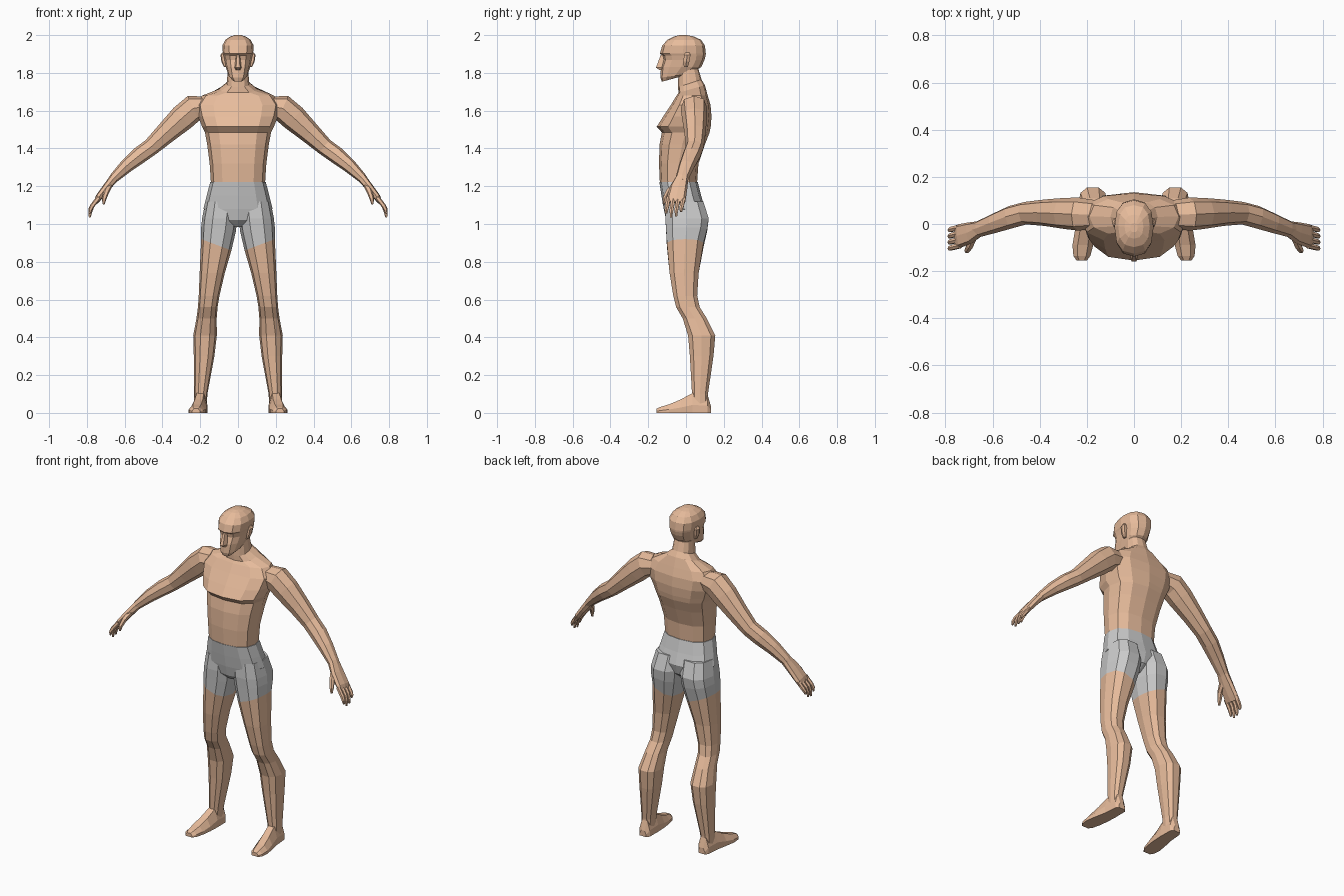
import bpy, bmesh
from math import sin, cos, pi
from mathutils import Vector

skin = bpy.data.materials.new("skin")
skin.diffuse_color = (0.8, 0.5, 0.33, 1)


def loft(name, rings, mat=None, mirror=False):
    """Skin a list of point rings into a closed flat-shaded mesh."""
    bm = bmesh.new()
    vs = [[bm.verts.new(p) for p in r] for r in rings]
    n = len(vs[0])
    for a, b in zip(vs, vs[1:]):
        for i in range(n):
            j = (i + 1) % n
            bm.faces.new((a[i], a[j], b[j], b[i]))
    bm.faces.new(vs[0])
    bm.faces.new(vs[-1])
    bmesh.ops.recalc_face_normals(bm, faces=bm.faces)
    me = bpy.data.meshes.new(name)
    bm.to_mesh(me)
    bm.free()
    ob = bpy.data.objects.new(name, me)
    bpy.context.collection.objects.link(ob)
    if mat:
        me.materials.append(mat)
    if mirror:
        ob.modifiers.new("mirror", 'MIRROR')
    return ob


def unit(n, p):
    """Squared-off unit circle with n points."""
    def f(c):
        return (1 if c > 0 else -1) * abs(c) ** p if abs(c) > 1e-6 else 0
    return [(f(cos(2 * pi * i / n)), f(sin(2 * pi * i / n))) for i in range(n)]


def stack(rows, n=12, p=0.8):
    """Rows: z, x0, x1, y front, y back, side tilt, back tilt."""
    rings = []
    for z, x0, x1, y0, y1, *t in rows:
        tx, ty = (t + [0, 0])[:2]
        rings.append([((x0 + x1) / 2 + (x1 - x0) / 2 * c,
                       (y0 + y1) / 2 + (y1 - y0) / 2 * s,
                       z + tx * c + ty * s) for c, s in unit(n, p)])
    return rings


def centred(rows, **kw):
    """Rows: z, half width, y front, y back, back tilt."""
    return stack([(r[0], -r[1], r[1], r[2], r[3], 0, r[4] if len(r) > 4 else 0)
                  for r in rows], **kw)


def tube(path, n=8, p=0.85):
    """Path rows: x, y, z, thickness radius, front-back radius."""
    pts = [Vector(r[:3]) for r in path]
    rings = []
    for i, r in enumerate(path):
        t = (pts[min(i + 1, len(pts) - 1)] - pts[max(i - 1, 0)]).normalized()
        v = Vector((0, 1, 0))
        v = (v - t * v.dot(t)).normalized()
        u = v.cross(t)
        rings.append([pts[i] + u * (r[3] * c) + v * (r[4] * s) for c, s in unit(n, p)])
    return rings


# Torso and neck
loft("torso", centred([
    (1.21, .143, -.138, .058), (1.32, .150, -.143, .066), (1.42, .163, -.140, .100),
    (1.485, .175, -.128, .125), (1.515, .190, -.155, .131), (1.57, .212, -.120, .135),
    (1.63, .225, -.080, .130), (1.68, .190, -.050, .115), (1.715, .100, -.040, .100, .02),
    (1.745, .060, -.042, .082, .02), (1.82, .053, -.040, .066)]), skin)

# Head
loft("head", centred([
    (1.765, .030, -.128, -.040, .012), (1.785, .050, -.135, .020, .01),
    (1.83, .064, -.133, .080), (1.868, .071, -.120, .098), (1.892, .077, -.125, .104),
    (1.902, .080, -.138, .105), (1.945, .083, -.126, .100), (1.975, .067, -.098, .080),
    (1.993, .040, -.062, .040), (2.0, .015, -.035, .005)]), skin)

# Nose and ears
loft("nose", centred([
    (1.895, .010, -.136, -.10), (1.828, .018, -.162, -.10), (1.814, .014, -.142, -.10)],
    n=6), skin)
loft("ear", stack([
    (1.83, .058, .074, -.012, .010), (1.86, .062, .088, -.016, .020),
    (1.895, .066, .093, -.012, .026), (1.908, .068, .084, -.004, .018)], n=6), skin, True)

# Shorts
loft("shorts_hips", centred([
    (1.222, .147, -.141, .062), (1.15, .166, -.130, .080), (1.08, .183, -.118, .102),
    (1.02, .120, -.105, .085), (.985, .035, -.070, .040)]))
hem = (.89, .035, .195, -.105, .097, .03)
loft("shorts_leg", stack([
    (1.12, .005, .172, -.110, .095), (1.03, .003, .190, -.114, .125),
    (.97, .012, .195, -.110, .117, .012), hem], n=10), None, True)

# Legs
loft("leg", stack([
    hem, (.74, .070, .203, -.090, .070), (.62, .098, .208, -.070, .062),
    (.56, .108, .212, -.055, .075), (.50, .113, .220, -.020, .113),
    (.41, .112, .237, .008, .158), (.30, .125, .234, .018, .148),
    (.10, .162, .232, .030, .118), (.04, .165, .232, .030, .118)], n=10), skin, True)

# Feet: flat-soled sections running from heel to toes
sole = [(-1, 0), (1, 0), (1, .4), (.5, 1), (-.5, 1), (-1, .4)]
loft("foot", [[(cx + w * a, y, h * b) for a, b in sole] for y, cx, w, h in [
    (.132, .197, .022, .035), (.115, .197, .034, .095), (.035, .200, .038, .105),
    (-.03, .208, .043, .070), (-.09, .217, .044, .045), (-.135, .221, .036, .032),
    (-.155, .222, .022, .022)]], skin, True)

# Arms
loft("arm", tube([
    (.160, .040, 1.625, .050, .060), (.235, .042, 1.613, .072, .070),
    (.295, .045, 1.562, .070, .066), (.380, .048, 1.483, .057, .056),
    (.460, .046, 1.408, .046, .048), (.520, .030, 1.365, .045, .048),
    (.590, .004, 1.308, .037, .042), (.655, -.020, 1.245, .026, .035),
    (.672, -.025, 1.225, .022, .033)]), skin, True)

# Hands
loft("palm", tube([
    (.655, -.020, 1.245, .024, .033), (.695, -.038, 1.195, .021, .046),
    (.738, -.050, 1.140, .018, .050), (.752, -.053, 1.115, .012, .048)], n=8, p=.7),
    skin, True)
for k, (y, tip) in enumerate([(-.092, 1.055), (-.066, 1.035), (-.040, 1.040), (-.014, 1.065)]):
    loft(f"finger_{k + 1}", tube([
        (.738, y, 1.140, .012, .012), (.772, y - .008, 1.095, .012, .012),
        (.782, y - .012, (1.095 + tip) / 2, .010, .010),
        (.785, y - .012, tip, .005, .006)], n=6), skin, True)
loft("thumb", tube([
    (.680, -.050, 1.205, .016, .020), (.697, -.092, 1.170, .015, .016),
    (.708, -.112, 1.135, .012, .012), (.712, -.118, 1.105, .006, .006)], n=6), skin, True)
